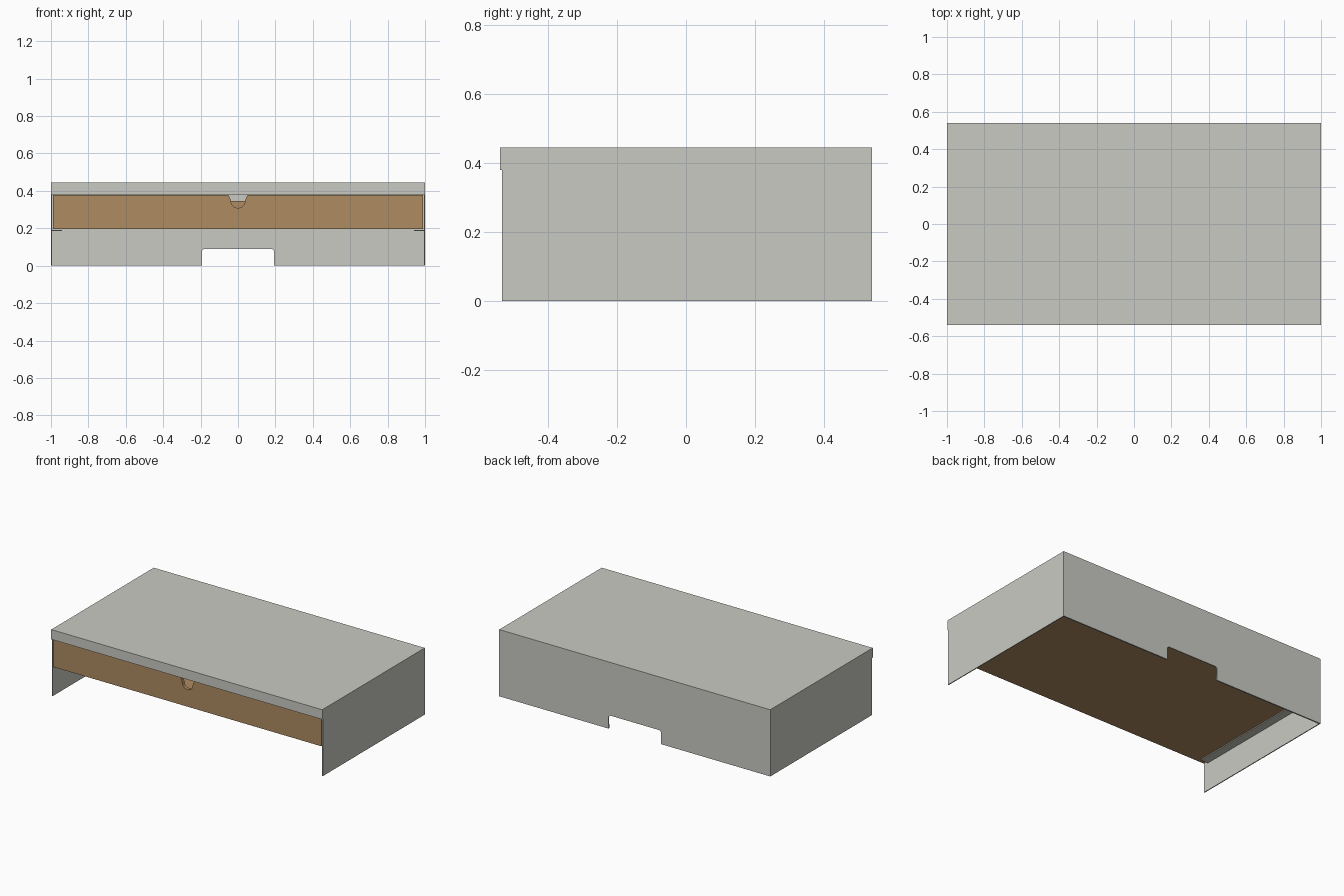
import bpy, bmesh, math
from mathutils import Vector

if "Cube" in bpy.data.objects:
    bpy.data.objects.remove(bpy.data.objects["Cube"], do_unlink=True)


def material(name, colour):
    m = bpy.data.materials.new(name)
    m.use_nodes = True
    m.diffuse_color = (*colour, 1)
    m.node_tree.nodes["Principled BSDF"].inputs["Base Color"].default_value = (*colour, 1)
    return m


GREY = material("light grey sheet metal", (0.59, 0.59, 0.55))
WOOD = material("warm wood", (0.43, 0.26, 0.12))

W, D, H, T = 1.0, 0.54, 0.445, 0.006   # half width, half depth, height, sheet


def finish(name, bm, mat):
    bmesh.ops.recalc_face_normals(bm, faces=bm.faces)
    mesh = bpy.data.meshes.new(name)
    bm.to_mesh(mesh)
    bm.free()
    mesh.materials.append(mat)
    ob = bpy.data.objects.new(name, mesh)
    bpy.context.collection.objects.link(ob)
    return ob


def box(name, x, y, z, mat):
    """Box from (low, high) pairs."""
    bm = bmesh.new()
    bmesh.ops.create_cube(bm, size=1)
    for v in bm.verts:
        v.co = [(a + b) / 2 + c * (b - a) for (a, b), c in zip((x, y, z), v.co)]
    return finish(name, bm, mat)


def panel(name, outline, y0, y1, mat):
    """Extrude an x-z outline from y0 to y1."""
    bm = bmesh.new()
    face = bm.faces.new([bm.verts.new((x, y0, z)) for x, z in outline])
    ext = bmesh.ops.extrude_face_region(bm, geom=[face])
    moved = [g for g in ext["geom"] if isinstance(g, bmesh.types.BMVert)]
    bmesh.ops.translate(bm, verts=moved, vec=Vector((0, y1 - y0, 0)))
    return finish(name, bm, mat)


def arc(cx, cz, r, start, end, steps):
    angles = [math.radians(start + (end - start) * i / steps) for i in range(steps + 1)]
    return [(cx + r * math.cos(a), cz + r * math.sin(a)) for a in angles]


# Folded metal housing
box("top_sheet", (-W, W), (-D, D), (H - T, H), GREY)
box("front_lip", (-W, W), (-D, -D + T), (0.38, H - T), GREY)
box("front_lip_return", (-W + T, W - T), (-D + T, -D + 0.025), (0.38, 0.38 + T), GREY)

# Back panel with a rounded cable cut-out
cut, cut_top, r = 0.193, 0.09, 0.015
right_edge = [(W, 0), (cut, 0)] + arc(cut - r, cut_top - r, r, 0, 90, 5)
left_edge = [(-x, z) for x, z in reversed(right_edge)]
panel("back_panel", [(W, H - T)] + right_edge + left_edge + [(-W, H - T)], D - T, D, GREY)

# Paired side walls, hems and drawer rails
for side, s in (("left", 1), ("right", -1)):
    def span(a, b):
        return tuple(sorted((s * a, s * b)))
    box(side + "_wall", span(W - T, W), (-D + T, D - T), (0, H - T), GREY)
    box(side + "_back_hem", span(cut, W - T), (D - 1.5 * T, D - T), (0, 0.028), GREY)
    box(side + "_drawer_rail", span(W - 0.06, W - T), (-D + 0.04, D - T), (0.186, 0.192), GREY)
    box(side + "_drawer_side", span(0.95, 0.968), (-0.51, 0.5), (0.212, 0.345), WOOD)

# Drawer front with a finger notch
low, high, grip = 0.195, 0.377, 0.038
notch = [(0.05, high)] + arc(0, 0.347, grip, 0, -180, 16) + [(-0.05, high)]
outline = [(-0.988, low), (0.988, low), (0.988, high)] + notch + [(-0.988, high)]
panel("drawer_front", outline, -0.532, -0.51, WOOD)

# Drawer tray
box("drawer_bottom", (-0.968, 0.968), (-0.51, 0.515), (0.195, 0.212), WOOD)
box("drawer_back", (-0.968, 0.968), (0.497, 0.515), (0.212, 0.345), WOOD)
